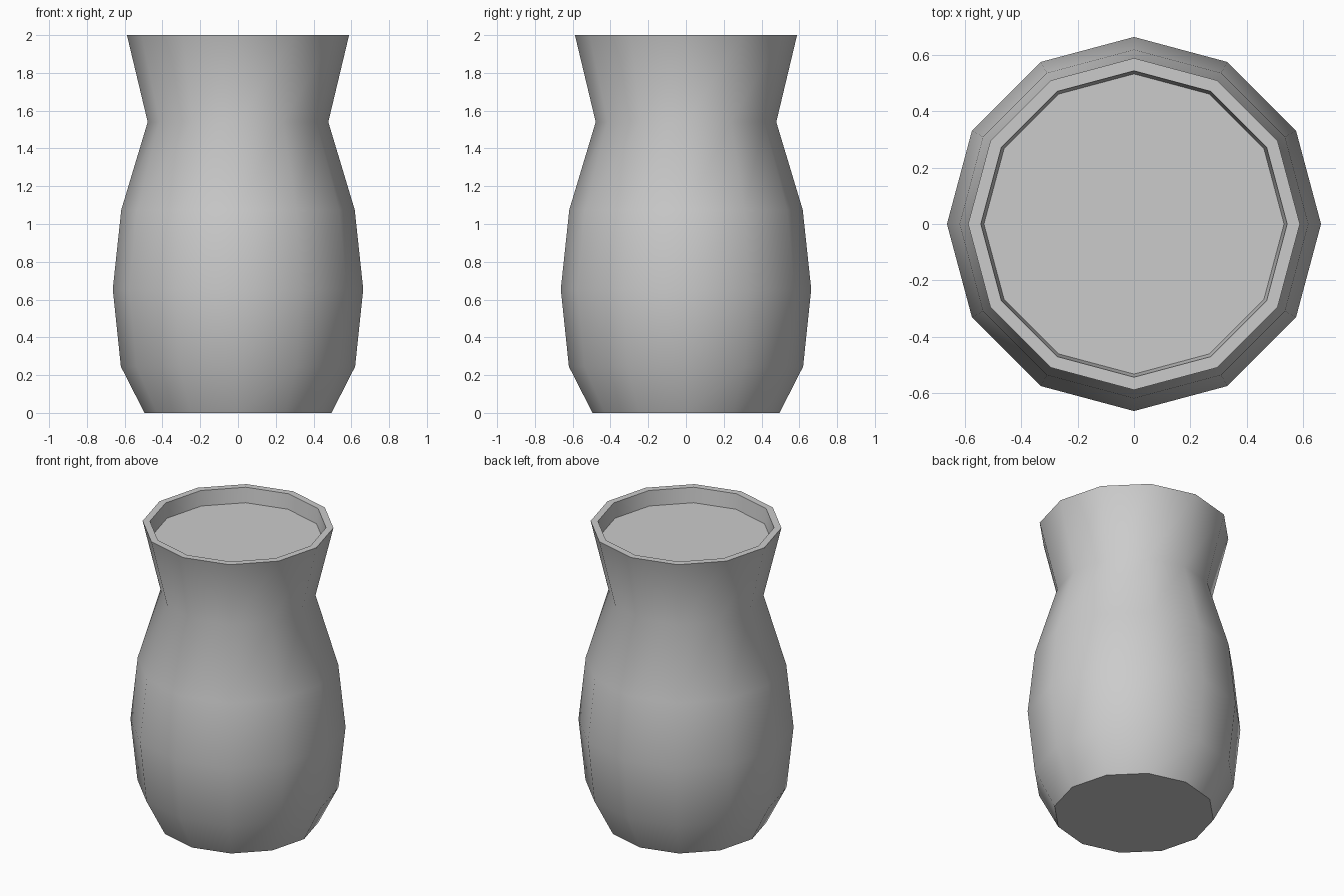
import bpy, bmesh, math

if "Cube" in bpy.data.objects:
    bpy.data.objects.remove(bpy.data.objects["Cube"])

SIDES = 12

# Profile (radius, height): outside from the foot up, over the rim, down to the inner fill level
profile = [(0.495, 0.0), (0.62, 0.245), (0.663, 0.655), (0.618, 1.075),
           (0.478, 1.54), (0.588, 2.0), (0.543, 2.0), (0.532, 1.9)]

# Vase body: the profile swept around z, capped at the foot and at the inner level
bm = bmesh.new()
rings = []
for r, z in profile:
    rings.append([bm.verts.new((r * math.cos(2 * math.pi * i / SIDES),
                                r * math.sin(2 * math.pi * i / SIDES), z))
                  for i in range(SIDES)])
for low, high in zip(rings, rings[1:]):
    for i in range(SIDES):
        j = (i + 1) % SIDES
        bm.faces.new((low[i], low[j], high[j], high[i]))
bm.faces.new(rings[0][::-1])
bm.faces.new(rings[-1])

mesh = bpy.data.meshes.new("vase")
bm.to_mesh(mesh)
bm.free()
vase = bpy.data.objects.new("vase", mesh)
bpy.context.collection.objects.link(vase)

# Smooth sides with a crisp rim and foot
bpy.context.view_layer.objects.active = vase
vase.select_set(True)
bpy.ops.object.shade_smooth_by_angle(angle=math.radians(40))
